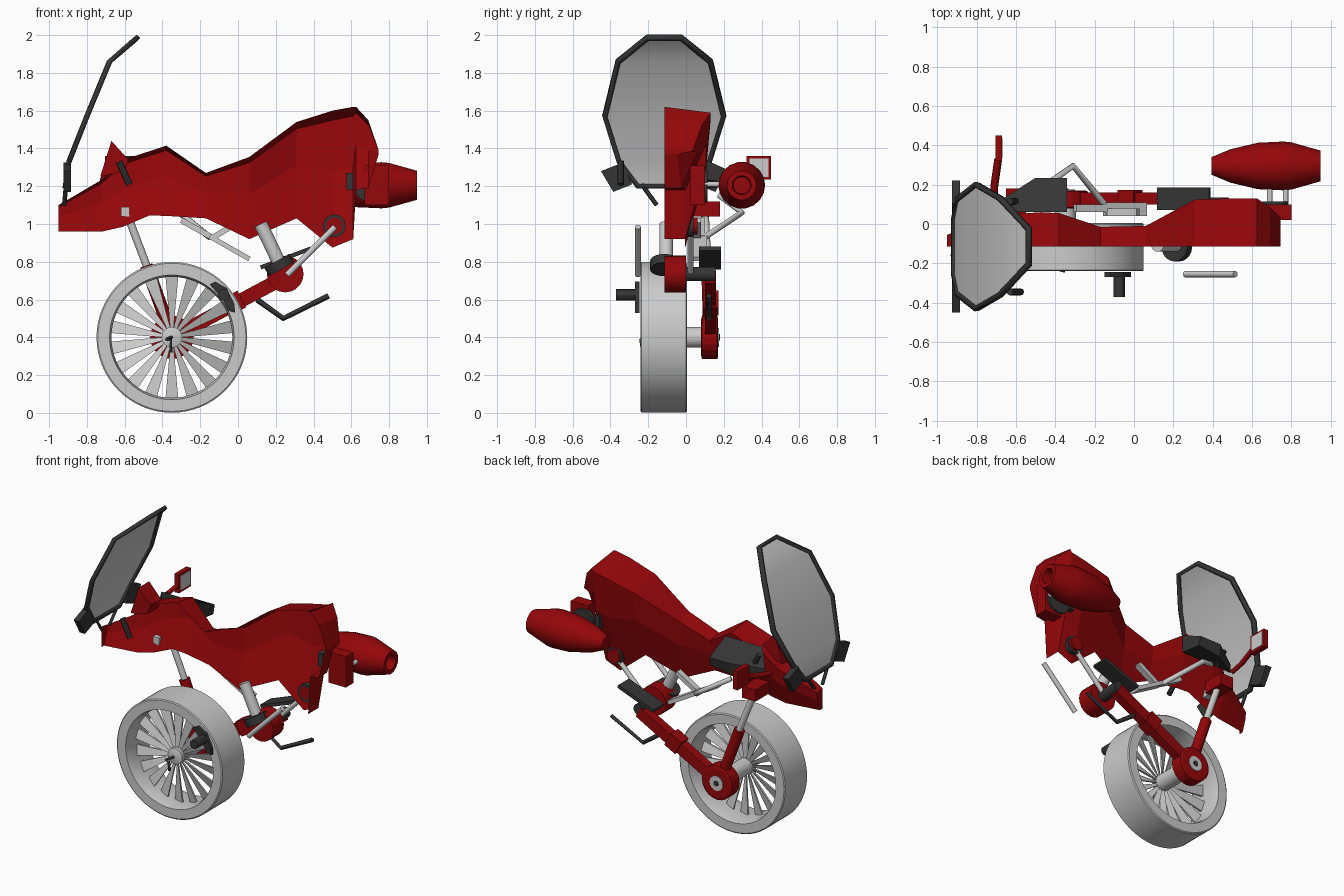
import bpy, math
from mathutils import Vector, Matrix

if "Cube" in bpy.data.objects:
    bpy.data.objects.remove(bpy.data.objects["Cube"])

MID = -0.115  # plane of symmetry of the bike


def material(name, col):
    m = bpy.data.materials.new(name)
    m.diffuse_color = (*col, 1)
    m.use_nodes = True
    m.node_tree.nodes["Principled BSDF"].inputs["Base Color"].default_value = m.diffuse_color
    return m


RED = material("red", (0.30, 0.002, 0.003))
DARK = material("dark", (0.035, 0.035, 0.035))


def mesh(name, verts, faces, mat=None, smooth=False):
    me = bpy.data.meshes.new(name)
    me.from_pydata([tuple(v) for v in verts], [], faces)
    ob = bpy.data.objects.new(name, me)
    bpy.context.collection.objects.link(ob)
    if mat:
        me.materials.append(mat)
    if smooth:
        bpy.ops.object.select_all(action='DESELECT')
        ob.select_set(True)
        bpy.context.view_layer.objects.active = ob
        bpy.ops.object.shade_smooth_by_angle(angle=math.radians(30))
    return ob


def lathe(name, profile, origin, axis, n, mat=None, smooth=False, loop=False):
    """Revolve (radius, distance) pairs about an axis."""
    rot = Vector(axis).to_track_quat('Z', 'Y')
    k = len(profile)
    verts = [Vector(origin) + rot @ Vector((r * math.cos(a), r * math.sin(a), t))
             for a in (2 * math.pi * i / n for i in range(n)) for r, t in profile]
    faces = [(i * k + j, (i + 1) % n * k + j, (i + 1) % n * k + (j + 1) % k, i * k + (j + 1) % k)
             for i in range(n) for j in range(k if loop else k - 1)]
    if not loop:
        faces += [[i * k for i in range(n)][::-1], [i * k + k - 1 for i in range(n)]]
    return mesh(name, verts, faces, mat, smooth)


def rod(name, a, b, r, mat=None, n=16):
    d = Vector(b) - Vector(a)
    return lathe(name, [(r, 0), (r, d.length)], a, d, n, mat, True)


def prism(name, pts, y0, y1, mat=None):
    """Extrude an x-z outline from y0 to y1."""
    n = len(pts)
    verts = [(x, y, z) for y in (y0, y1) for x, z in pts]
    faces = [(i, (i + 1) % n, (i + 1) % n + n, i + n) for i in range(n)]
    return mesh(name, verts, faces + [list(range(n))[::-1], list(range(n, 2 * n))], mat)


def box(name, lo, hi, mat=None):
    return prism(name, [(lo[0], lo[2]), (hi[0], lo[2]), (hi[0], hi[2]), (lo[0], hi[2])],
                 lo[1], hi[1], mat)


def bar(name, a, b, w, y0, y1, mat=None):
    """Flat bar between two x-z points."""
    a, b = Vector(a), Vector(b)
    d = (b - a).normalized()
    s = Vector((-d.y, d.x)) * w / 2
    return prism(name, [a - s, b - s, b + s, a + s], y0, y1, mat)


def tube(name, pts, r, mat=None, cyclic=False, res=0):
    cu = bpy.data.curves.new(name, 'CURVE')
    cu.dimensions = '3D'
    cu.bevel_depth, cu.bevel_resolution, cu.use_fill_caps = r, res, True
    sp = cu.splines.new('POLY')
    sp.points.add(len(pts) - 1)
    for p, q in zip(sp.points, pts):
        p.co = (*q, 1)
    sp.use_cyclic_u = cyclic
    ob = bpy.data.objects.new(name, cu)
    bpy.context.collection.objects.link(ob)
    if mat:
        cu.materials.append(mat)
    return ob


# Body: half shell, open on the symmetry plane; stations are x, top, bottom, depth
stations = [(-.95, 1.10, .96, .06), (-.72, 1.235, .96, .14), (-.61, 1.34, .985, .165),
            (-.47, 1.385, 1.045, .175), (-.38, 1.415, 1.043, .17), (-.17, 1.27, 1.03, .10),
            (.06, 1.355, .92, .105), (.31, 1.54, 1.03, .24), (.50, 1.60, .875, .245),
            (.61, 1.62, .92, .245), (.625, 1.62, 1.18, .245), (.69, 1.55, 1.19, .20),
            (.745, 1.39, 1.37, .15)]
section = [(0, 0), (1, .07), (.9, .45), (.45, 1), (0, 1)]
verts = [(x, MID + d * u, t - (t - b) * v) for x, t, b, d in stations for u, v in section]
m, last = len(section), len(stations) - 1
faces = [(i * m + j, i * m + j + 1, (i + 1) * m + j + 1, (i + 1) * m + j)
         for i in range(last) for j in range(m - 1) if j < 3 or i >= 9]  # tail is closed behind
faces += [(0, 4, 3, 2, 1), tuple(range(last * m, last * m + m))]
mesh("body_shell", verts, faces, RED)
prism("dash_fin", [(-.73, 1.25), (-.67, 1.44), (-.58, 1.34), (-.60, 1.28)], MID, .0, RED)

# Windscreen: bent sheet with dark frame; rows are x, z, half width
rows = [(-.535, 1.985, .09), (-.68, 1.86, .245), (-.80, 1.57, .315), (-.895, 1.33, .24),
        (-.915, 1.20, .14)]
left = [(x, MID - w, z) for x, z, w in rows]
right = [(x, MID + w, z) for x, z, w in rows]
mesh("windscreen", left + right, [(i, i + 1, i + 6, i + 5) for i in range(4)], None, True)
tube("windscreen_frame", left + right[::-1], .018, DARK, True)

# Parts mirrored on both sides of the symmetry plane
for s, side in ((1, "back"), (-1, "front")):
    Y = lambda d: MID + s * d
    quad = [(.27, 1.17), (.335, 1.28), (.22, 1.325), (.17, 1.21)]
    mesh("indicator_" + side, [(x, Y(d), z) for x in (-.925, -.885) for d, z in quad],
         [(0, 1, 2, 3), (7, 6, 5, 4)] + [(i, (i + 1) % 4, (i + 1) % 4 + 4, i + 4) for i in range(4)],
         DARK)
    rod("grip_" + side, (-.63, Y(.23), 1.33), (-.575, Y(.23), 1.21), .018, DARK, 8)
    rod("rear_strut_" + side, (.515, Y(.14), .985), (.26, Y(.14), .73), .016)
    tube("screen_stay_" + side, [(-.91, Y(.12), 1.21), (-.92, Y(.04), 1.10)], .012, DARK)

# Wheel
cx, cz = -.35, .40
lathe("tyre", [(.392, -.122), (.399, -.117), (.399, .117), (.392, .122), (.33, .122), (.32, .08),
               (.32, -.08), (.33, -.122)], (cx, MID - .003, cz), (0, 1, 0), 64, None, True, True)
lathe("axle", [(.02, -.19), (.055, -.18), (.055, .09)], (cx, 0, cz), (0, 1, 0), 20, None, True)
verts, faces = [], []
N = 18
for i in range(N):  # tapered, slightly twisted blades
    rot = Matrix.Rotation(2 * math.pi * i / N, 3, 'Y')
    for r, w, y in ((.05, .009, -.15), (.325, .034, -.135)):
        for u, v in ((-1, -.012), (1, .004), (1, .016), (-1, 0)):
            verts.append(rot @ Vector((w * u, y + v, r)) + Vector((cx, 0, cz)))
    b = i * 8
    faces += [(b + j, b + (j + 1) % 4, b + (j + 1) % 4 + 4, b + j + 4) for j in range(4)]
mesh("spokes", verts, faces)
tube("axle_hook", [(cx, -.19, .40), (cx - .03, -.235, .39), (cx - .005, -.24, .385),
                   (cx - .005, -.23, .32)], .009, DARK)

# Hub drive and swing arm
lathe("hub_drive", [(.095, .08), (.115, .085), (.115, .165), (.10, .17)], (cx, 0, cz), (0, 1, 0), 20, RED)
rod("hub_cap", (cx, .165, cz), (cx, .175, cz), .05)
rod("hub_bolt", (cx, .17, cz), (cx, .18, cz), .018, DARK, 8)
bar("swing_arm", (-.33, .41), (.25, .72), .075, .10, .16, RED)
bar("arm_clamp", (-.06, .56), (.02, .603), .10, .09, .172, RED)

# Fork and steering head
rod("fork_lower", (-.37, .125, .46), (-.485, .115, .78), .035, RED)
rod("fork_upper", (-.48, .115, .77), (-.59, .10, 1.06), .021)
box("steering_head", (-.65, .03, 1.04), (-.55, .18, 1.12), RED)
box("headlight_lens", (-.62, -.03, 1.04), (-.575, .03, 1.09))

# Motor, shock absorber and linkage
lathe("motor", [(.097, -.115), (.097, 0)], (.25, 0, .735), (0, 1, 0), 20, RED, True)
rod("motor_shaft", (.25, 0, .735), (.25, .155, .735), .038, DARK)
rod("shock", (.12, MID + .01, 1.0), (.225, MID + .01, .78), .036)
rod("shock_base", (.205, MID, .805), (.23, MID, .76), .075, DARK, 20)
bar("foot_plate", (.12, .77), (.385, .87), .022, .07, .185, DARK)
rod("strut_pivot", (.51, .0, .99), (.51, .06, .99), .045, RED)
rod("strut_pivot_ring", (.51, .0, .99), (.51, .04, .99), .06, DARK)
tube("side_stand", [(.10, .12, .60), (.24, .12, .50), (.48, .12, .62)], .015, DARK)
tube("side_rail", [(-.47, .18, 1.15), (-.31, .295, 1.06), (-.15, .10, .93)], .017, None, False, 2)
bar("linkage_arm", (-.30, 1.02), (-.13, .925), .03, .06, .10)
bar("linkage_plate", (-.15, .935), (.06, .815), .026, .04, .11)
bar("linkage_brace", (-.13, .93), (.02, 1.02), .03, .04, .08)

# Side knee panel and near foot peg
mesh("knee_panel", [(-.62, .06, 1.36), (-.34, .06, 1.36), (-.34, .235, 1.28), (-.50, .235, 1.28),
                    (-.68, .12, 1.25), (-.62, .06, 1.24), (-.34, .06, 1.24), (-.34, .22, 1.22),
                    (-.50, .22, 1.20), (-.68, .12, 1.19)],
     [(0, 1, 2, 3, 4), (9, 8, 7, 6, 5)] + [(i, i + 5, (i + 1) % 5 + 5, (i + 1) % 5) for i in range(5)], DARK)
prism("brake_caliper", [(-.15, .68), (-.12, .695), (-.06, .66), (-.02, .58), (-.015, .53), (-.05, .54),
                        (-.08, .60)], -.27, -.245, DARK)
rod("foot_peg", (-.075, -.37, .625), (-.075, -.26, .625), .03, DARK, 12)

# Mirror
box("mirror_housing", (-.705, .32, 1.235), (-.67, .45, 1.36), RED)
box("mirror_glass", (-.671, .335, 1.25), (-.667, .438, 1.348))
tube("mirror_stalk", [(-.71, .10, 1.22), (-.71, .19, 1.24), (-.69, .33, 1.28)], .02, RED)

# Exhaust pod, mount and its struts
lathe("exhaust_pod", [(.045, .395), (.085, .49), (.118, .63), (.124, .76), (.12, .80), (.078, .948),
                      (.05, .948), (.045, .86)], (0, .295, 1.205), (1, 0, 0), 18, RED, True)
box("pod_mount", (.67, .02, 1.10), (.80, .10, 1.31), RED)
rod("pod_mount_disc", (.70, .09, 1.20), (.70, .115, 1.20), .085, DARK, 20)
for x in (.69, .77):
    rod("pod_strut", (x, .05, 1.21), (x, .22, 1.21), .014)
box("tail_latch", (.575, .04, 1.18), (.61, .11, 1.27), DARK)
